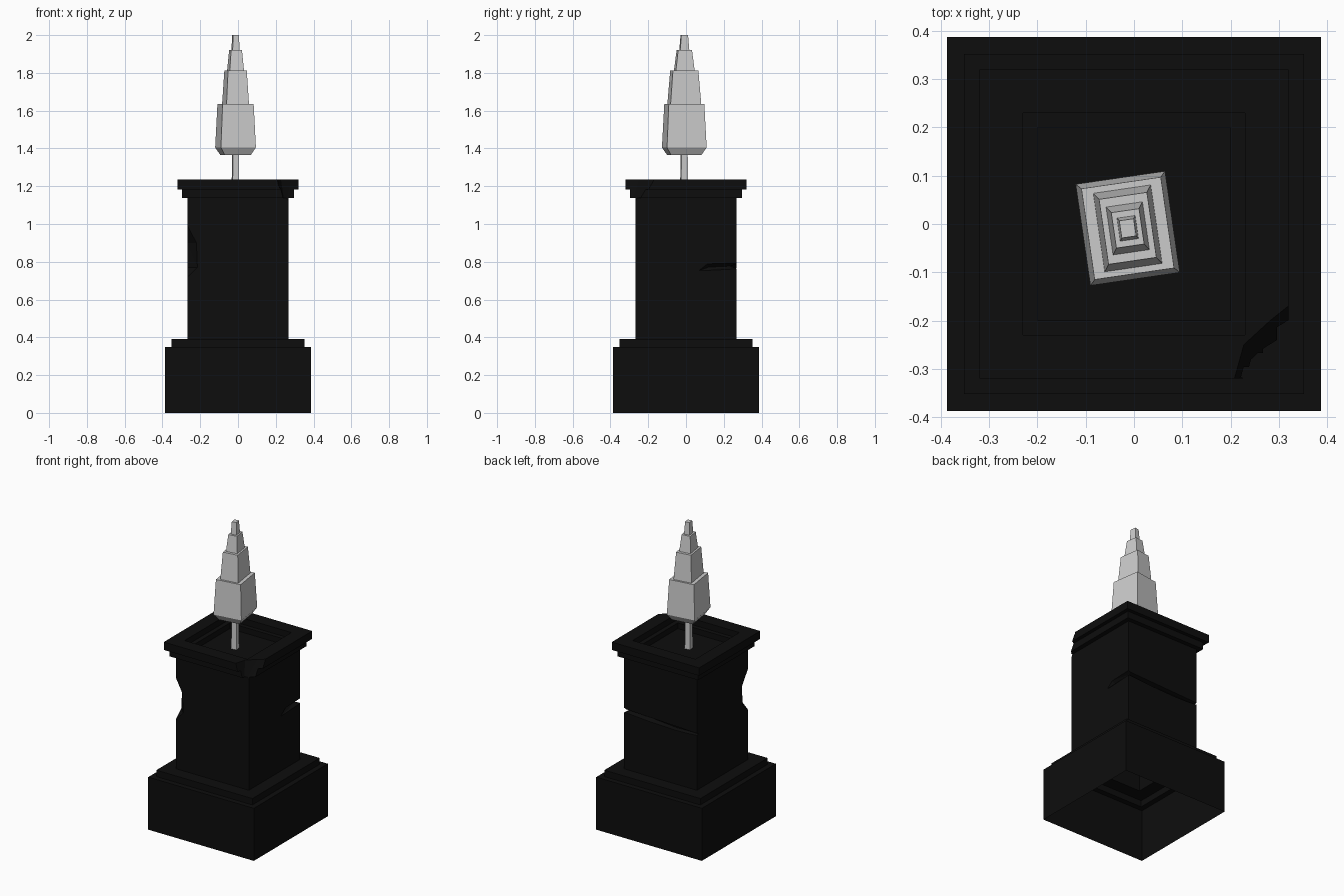
import bpy, bmesh, math
from mathutils import Matrix

if "Cube" in bpy.data.objects:
    bpy.data.objects.remove(bpy.data.objects["Cube"])


def add_object(name, bm, color=None):
    bmesh.ops.recalc_face_normals(bm, faces=bm.faces)
    mesh = bpy.data.meshes.new(name)
    bm.to_mesh(mesh)
    bm.free()
    ob = bpy.data.objects.new(name, mesh)
    bpy.context.collection.objects.link(ob)
    if color:
        mat = bpy.data.materials.new(name + "_material")
        mat.diffuse_color = color
        mat.use_nodes = True
        mat.node_tree.nodes["Principled BSDF"].inputs["Base Color"].default_value = mat.diffuse_color
        mesh.materials.append(mat)
    return ob


def loft(name, rings, matrix=None, color=None):
    """Rectangular rings (half x, half y, z) joined into a closed solid."""
    bm = bmesh.new()
    loops = [[bm.verts.new((sx * hx, sy * hy, z))
              for sx, sy in ((-1, -1), (1, -1), (1, 1), (-1, 1))]
             for hx, hy, z in rings]
    for a, b in zip(loops, loops[1:]):
        for i in range(4):
            j = (i + 1) % 4
            bm.faces.new((a[i], a[j], b[j], b[i]))
    bm.faces.new(loops[0][::-1])
    bm.faces.new(loops[-1])
    if matrix:
        bm.transform(matrix)
    return add_object(name, bm, color)


def hull(name, points):
    bm = bmesh.new()
    for p in points:
        bm.verts.new(p)
    bmesh.ops.convex_hull(bm, input=bm.verts[:])
    ob = add_object(name, bm)
    ob.hide_render = True
    return ob


# Pedestal: stepped outside, then down into the shallow planting basin
profile = [(.387, 0), (.387, .348), (.352, .348), (.352, .39), (.267, .39),
           (.267, 1.138), (.296, 1.138), (.296, 1.183), (.32, 1.183), (.32, 1.235),
           (.23, 1.235), (.23, 1.195), (.2, 1.195), (.2, 1.158)]
pedestal = loft("pedestal", [(h, h, z) for h, z in profile],
                color=(.004, .004, .004, 1))

# Stone damage: broken rim corner, worn edge and the crack round the back
cutters = [
    hull("rim_chip_cutter", [
        (.2, -.335, 1.25), (.225, -.245, 1.25), (.285, -.19, 1.25),
        (.335, -.15, 1.25), (.4, -.4, 1.25), (.4, -.4, 1.09),
        (.248, -.292, 1.1), (.3, -.26, 1.1)]),
    hull("edge_chip_cutter", [
        (-.267, -.267, .99), (-.267, -.267, .72), (-.22, -.267, .9),
        (-.215, -.267, .77), (-.267, -.205, .9), (-.267, -.21, .77),
        (-.4, -.4, .85)]),
    hull("back_crack_cutter", [
        (.3, .3, .80), (.3, .3, .755), (.3, .235, .78),
        (-.1, .3, .765), (-.1, .3, .74), (-.1, .24, .75),
        (-.3, .3, .775), (-.3, .3, .745), (-.3, .25, .76)]),
    hull("side_crack_cutter", [
        (.27, .06, .75), (.27, .11, .79), (.28, .3, .802), (.28, .3, .757),
        (.27, .15, .762), (.25, .12, .772), (.235, .3, .78)]),
]
for cutter in cutters:
    mod = pedestal.modifiers.new(cutter.name, 'BOOLEAN')
    mod.operation = 'DIFFERENCE'
    mod.solver = 'EXACT'
    mod.object = cutter

# Apply the cuts and open the underside
depsgraph = bpy.context.evaluated_depsgraph_get()
carved = bpy.data.meshes.new_from_object(pedestal.evaluated_get(depsgraph))
pedestal.modifiers.clear()
bm = bmesh.new()
bm.from_mesh(carved)
bottom = [f for f in bm.faces if all(v.co.z < .001 for v in f.verts)]
bmesh.ops.delete(bm, geom=bottom, context='FACES')
bm.to_mesh(carved)
bm.free()
pedestal.data = carved
carved.materials.clear()
carved.materials.append(bpy.data.materials["pedestal_material"])
for cutter in cutters:
    bpy.data.objects.remove(cutter)

# Clipped tree: tapered tiers, turned slightly on the pedestal
turn = Matrix.Rotation(math.radians(8.3), 4, 'Z')
loft("topiary_foliage", [
    (.07, .082, 1.366), (.0935, .106, 1.405),
    (.083, .095, 1.635), (.06, .082, 1.635),
    (.05, .068, 1.812), (.038, .05, 1.812),
    (.029, .037, 1.92), (.019, .024, 1.92),
    (.015, .018, 2.0)], Matrix.Translation((-.013, -.009, 0)) @ turn)
loft("tree_trunk", [(.018, .019, 1.158), (.016, .017, 1.368)],
     Matrix.Translation((-.0135, -.01, 0)) @ turn)
